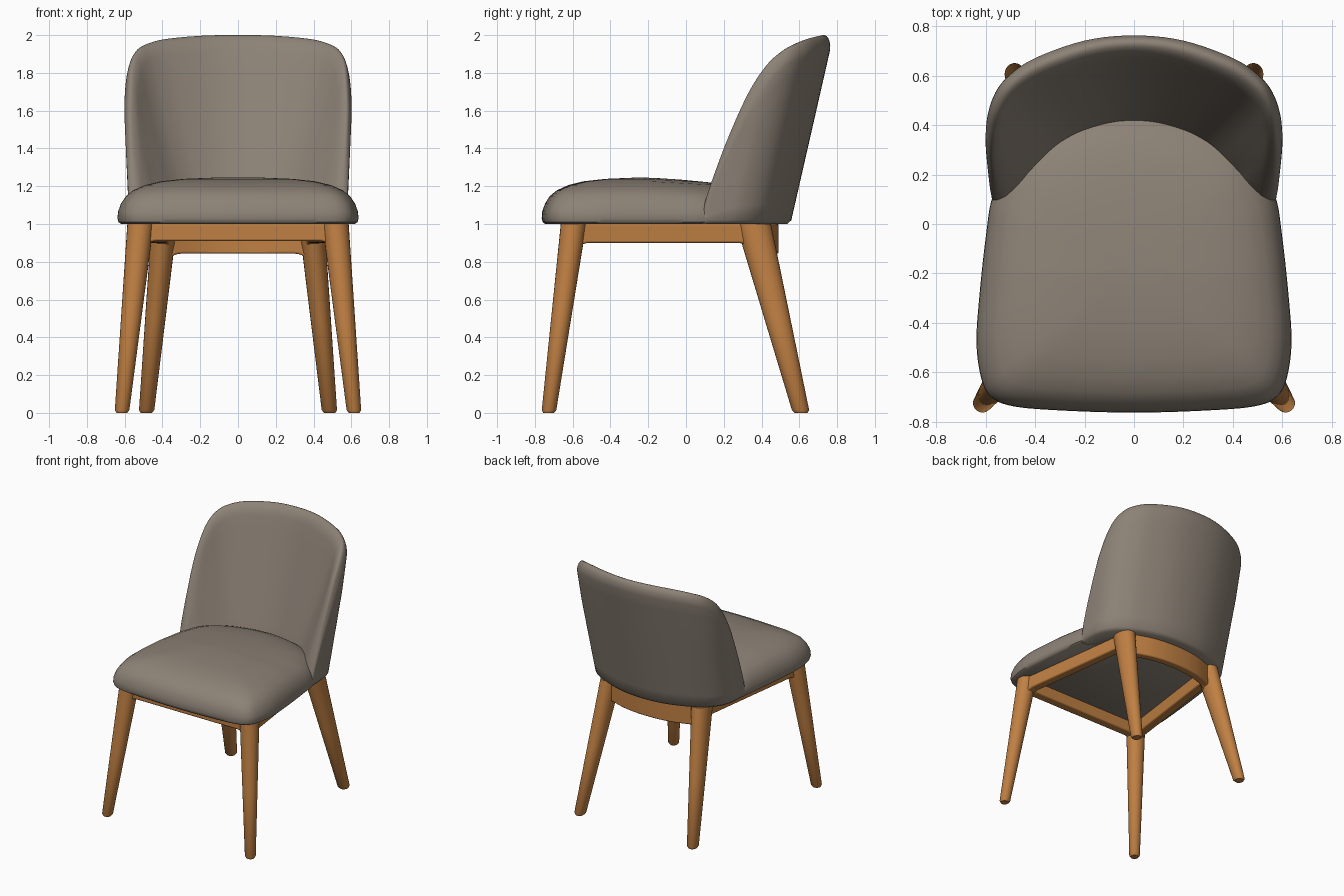
import bpy, bmesh, math
from mathutils import Vector

cube = bpy.data.objects.get("Cube")
if cube:
    bpy.data.objects.remove(cube, do_unlink=True)


def make_material(name, rgb):
    mat = bpy.data.materials.new(name)
    mat.use_nodes = True
    mat.diffuse_color = (*rgb, 1)
    mat.node_tree.nodes["Principled BSDF"].inputs["Base Color"].default_value = (*rgb, 1)
    return mat


fabric = make_material("warm_grey_fabric", (0.265, 0.224, 0.182))
wood = make_material("oak_wood", (0.525, 0.215, 0.056))


def lerp(a, b, t):
    return a + (b - a) * t


def spline(points, steps, closed=False):
    """Catmull-Rom curve through points of any dimension."""
    pts = [Vector(p) for p in points]
    n = len(pts)
    pick = (lambda i: pts[i % n]) if closed else (lambda i: pts[max(0, min(n - 1, i))])
    out = []
    for i in range(n if closed else n - 1):
        a, b, c, d = (pick(i + k) for k in (-1, 0, 1, 2))
        for s in range(steps):
            t = s / steps
            out.append(0.5 * (2 * b + (c - a) * t + (2 * a - 5 * b + 4 * c - d) * t ** 2
                              + (3 * b - a - 3 * c + d) * t ** 3))
    if not closed:
        out.append(pts[-1])
    return out


def loft(name, rings, mat, bevel=0, angle=40):
    """Skin closed rings of equal size and cap both ends."""
    bm = bmesh.new()
    rows = [[bm.verts.new(p) for p in ring] for ring in rings]
    n = len(rows[0])
    for a, b in zip(rows, rows[1:]):
        for i in range(n):
            j = (i + 1) % n
            bm.faces.new((a[i], a[j], b[j], b[i]))
    bm.faces.new(rows[0])
    bm.faces.new(rows[-1])
    bmesh.ops.remove_doubles(bm, verts=bm.verts, dist=0.0004)
    bmesh.ops.recalc_face_normals(bm, faces=bm.faces)
    mesh = bpy.data.meshes.new(name)
    bm.to_mesh(mesh)
    bm.free()
    mesh.materials.append(mat)
    obj = bpy.data.objects.new(name, mesh)
    bpy.context.collection.objects.link(obj)
    bpy.ops.object.select_all(action='DESELECT')
    obj.select_set(True)
    bpy.context.view_layer.objects.active = obj
    bpy.ops.object.shade_smooth_by_angle(angle=math.radians(angle))
    if bevel:
        mod = obj.modifiers.new("soft_edges", 'BEVEL')
        mod.width, mod.segments = bevel, 3
    return obj


# Seat cushion: one outline, stacked and shrunk into a soft dome
half = [(0.3, -0.755), (0.49, -0.738), (0.58, -0.70), (0.62, -0.62), (0.638, -0.48),
        (0.627, -0.3), (0.6, -0.05), (0.57, 0.12), (0.48, 0.3), (0.28, 0.42)]
outline = [(0, -0.764)] + half + [(0, 0.47)] + [(-x, y) for x, y in reversed(half)]
outline = spline(outline, 5, closed=True)
dome = [(0.97, 1.0), (0.992, 1.01), (1, 1.03), (0.996, 1.065), (0.97, 1.11), (0.93, 1.148),
        (0.87, 1.178), (0.77, 1.206), (0.64, 1.226), (0.45, 1.239), (0.22, 1.245), (0.02, 1.246)]


def seat_point(p, scale, z):
    y = lerp(-0.15, p.y, scale)
    drop = 0.06 * max(0, y + 0.2) * (z - 1) / 0.245
    return (p.x * scale, y, z - drop)


loft("seat_cushion", [[seat_point(p, s, z) for p in outline] for s, z in dome], fabric)

# Backrest controls: outer x y, inner foot x y, inner top x y, rim height, rim rounding
wing = [(0.575, 0.073, 0.575, 0.073, 0.575, 0.073, 1.10, 0.06),
        (0.598, 0.085, 0.535, 0.078, 0.55, 0.083, 1.22, 0.10),
        (0.602, 0.125, 0.47, 0.125, 0.558, 0.118, 1.47, 0.14),
        (0.602, 0.19, 0.43, 0.17, 0.558, 0.165, 1.70, 0.12),
        (0.594, 0.265, 0.385, 0.215, 0.545, 0.222, 1.845, 0.10),
        (0.562, 0.34, 0.335, 0.265, 0.51, 0.285, 1.92, 0.08),
        (0.505, 0.403, 0.285, 0.305, 0.455, 0.335, 1.955, 0.08),
        (0.4, 0.467, 0.21, 0.345, 0.36, 0.385, 1.98, 0.08),
        (0.2, 0.533, 0.1, 0.378, 0.175, 0.447, 1.997, 0.08)]
middle = [(0, 0.553, 0, 0.387, 0, 0.468, 2.0, 0.08)]
flip = (-1, 1, -1, 1, -1, 1, 1, 1)
mirrored = [tuple(v * f for v, f in zip(c, flip)) for c in reversed(wing)]


def shell_column(c):
    """Closed section up the outside, over the rim and down the inside."""
    outer, foot, top, height, rim = Vector(c[0:2]), Vector(c[2:4]), Vector(c[4:6]), c[6], c[7]
    low = height - rim

    def inside(z):
        return foot.lerp(top, max(0, min(1, (z - 1.1) / max(0.01, height - 1.1))))

    def place(p, z):
        narrow = 1 - 0.045 * max(0, (1.6 - z) / 0.6)
        return (p.x * narrow, p.y + 0.228 * (z - 1), z)

    levels = [1.0] + [lerp(1.02, low, i / 10) for i in range(11)]
    ring = [place(outer.lerp(inside(z), 0.1 if z == 1.0 else 0), z) for z in levels]
    for i in range(1, 10):
        a = math.pi * i / 10
        z = low + rim * math.sin(a)
        ring.append(place(outer.lerp(inside(z), ((1 - math.cos(a)) / 2) ** 0.8), z))
    return ring + [place(inside(z), z) for z in reversed(levels)]


loft("backrest_shell", [shell_column(c) for c in spline(wing + middle + mirrored, 5)], fabric, angle=60)


# Tapered round legs, splayed outwards
def leg(name, foot, top, foot_radius, top_radius):
    rings = []
    for z, shrink in ((0, 0.75), (0.015, 1), (0.5, 1), (1.0, 1)):
        c, r = Vector(foot).lerp(Vector(top), z), Vector(foot_radius).lerp(Vector(top_radius), z) * shrink
        rings.append([(c.x + r.x * math.cos(a), c.y + r.y * math.sin(a), z)
                      for a in (math.tau * i / 24 for i in range(24))])
    loft(name, rings, wood)


# Rails with a flat top and an underside that flares into the legs
def rail(name, path, bottom, width):
    pts = spline(path, 40 // (len(path) - 1))
    rings = []
    for i, p in enumerate(pts):
        ahead = pts[min(i + 1, len(pts) - 1)] - pts[max(i - 1, 0)]
        side = Vector((-ahead.y, ahead.x)).normalized() * width / 2
        flare = max(0, (abs(2 * i / (len(pts) - 1) - 1) - 0.76) / 0.24)
        z = bottom - 0.05 * flare ** 2
        a, b = p + side, p - side
        rings.append([(a.x, a.y, z), (b.x, b.y, z), (b.x, b.y, 1.002), (a.x, a.y, 1.002)])
    loft(name, rings, wood, bevel=0.01)


for label, s in (("left", 1), ("right", -1)):
    leg("front_leg_" + label, (s * 0.615, -0.727), (s * 0.516, -0.595), (0.038, 0.038), (0.07, 0.068))
    leg("back_leg_" + label, (s * 0.485, 0.61), (s * 0.39, 0.357), (0.04, 0.045), (0.068, 0.093))
    rail("side_rail_" + label, [(s * 0.516, -0.59), (s * 0.392, 0.35)], 0.9, 0.07)
rail("front_rail", [(-0.51, -0.597), (0.51, -0.597)], 0.91, 0.07)
rail("back_rail", [(-0.385, 0.375), (-0.2, 0.44), (0, 0.46), (0.2, 0.44), (0.385, 0.375)], 0.843, 0.06)
